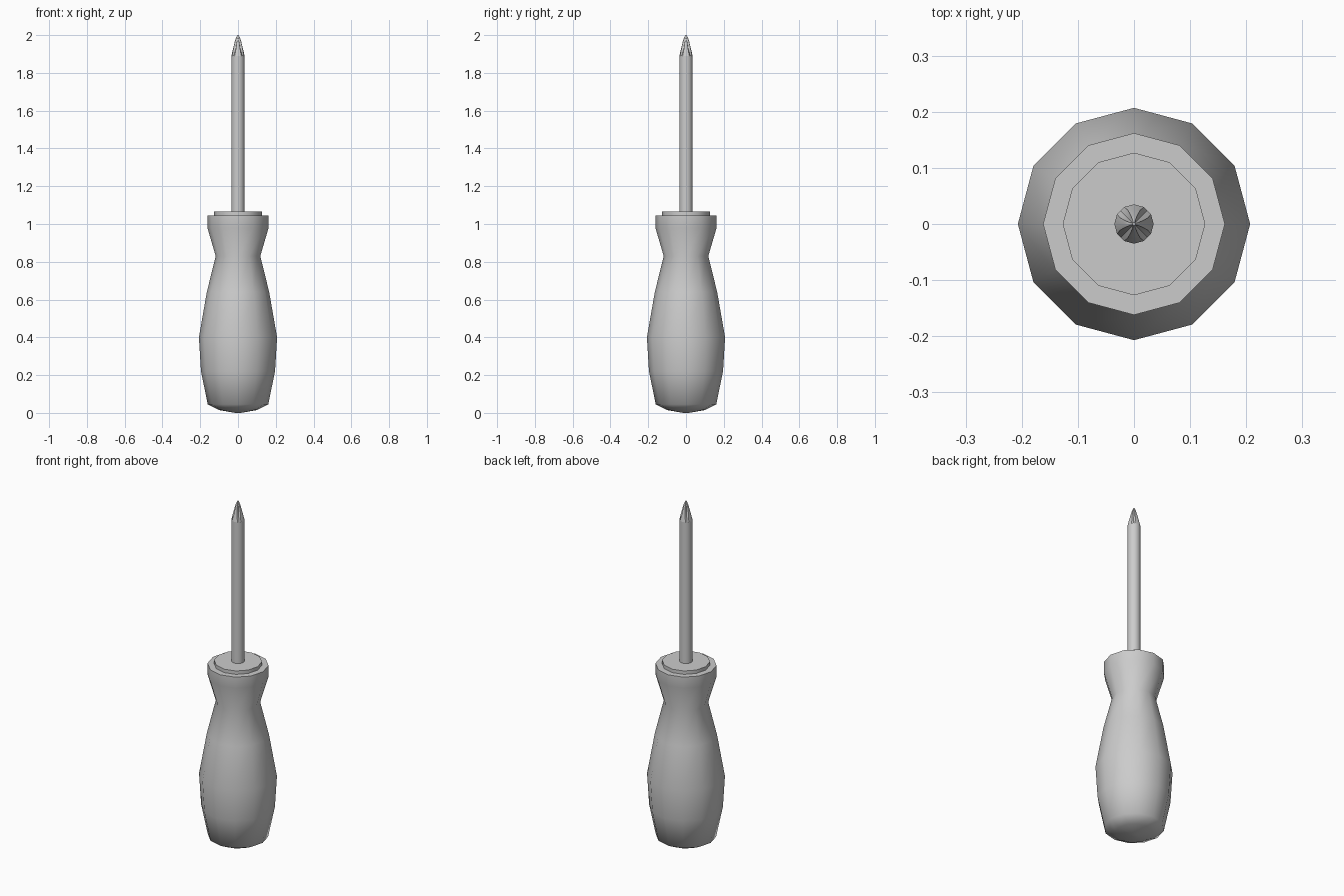
import bpy, bmesh
from math import sin, cos, radians, pi

if "Cube" in bpy.data.objects:
    bpy.data.objects.remove(bpy.data.objects["Cube"])


def make_object(name, rings, angle):
    """Skin a stack of equal-length point rings, cap both ends, shade smooth."""
    bm = bmesh.new()
    loops = [[bm.verts.new(p) for p in ring] for ring in rings]
    n = len(loops[0])
    for a, b in zip(loops, loops[1:]):
        for i in range(n):
            j = (i + 1) % n
            bm.faces.new((a[i], a[j], b[j], b[i]))
    bm.faces.new(loops[0][::-1])
    bm.faces.new(loops[-1])
    mesh = bpy.data.meshes.new(name)
    bm.to_mesh(mesh)
    bm.free()
    obj = bpy.data.objects.new(name, mesh)
    bpy.context.collection.objects.link(obj)
    bpy.ops.object.select_all(action='DESELECT')
    obj.select_set(True)
    bpy.context.view_layer.objects.active = obj
    bpy.ops.object.shade_smooth_by_angle(angle=radians(angle))
    return obj


def circle(r, z, sides=12):
    return [(r * cos(2 * pi * i / sides), r * sin(2 * pi * i / sides), z)
            for i in range(sides)]


def lathe(name, profile, angle=60):
    return make_object(name, [circle(r, z) for r, z in profile], angle)


# Grip with a waist below the flared rim
lathe("handle", [(0.015, 0.0), (0.10, 0.015), (0.16, 0.045), (0.196, 0.22),
                 (0.207, 0.40), (0.165, 0.64), (0.118, 0.83),
                 (0.162, 0.98), (0.162, 1.045)])

# Thin disc on top of the grip
lathe("collar", [(0.127, 1.045), (0.127, 1.065)])

# Round metal rod
lathe("shaft", [(0.035, 1.065), (0.035, 1.89)])


# Cross-shaped tip: four ribs on the axes, four flutes on the diagonals
def cross_ring(z, rib, side, side_angle, flute):
    pts = []
    for q in range(4):
        for r, a in ((rib, 0), (side, side_angle), (flute, 45),
                     (side, 90 - side_angle)):
            t = radians(a + 90 * q)
            pts.append((r * cos(t), r * sin(t), z))
    return pts


make_object("cross_tip", [
    cross_ring(1.89, 0.035, 0.035, 30, 0.035 * cos(radians(15))),
    cross_ring(1.925, 0.027, 0.027, 24, 0.018),
    cross_ring(1.97, 0.016, 0.0155, 20, 0.008),
    cross_ring(1.99, 0.009, 0.0085, 20, 0.005),
    cross_ring(2.0, 0.003, 0.0028, 25, 0.002),
], 30)
